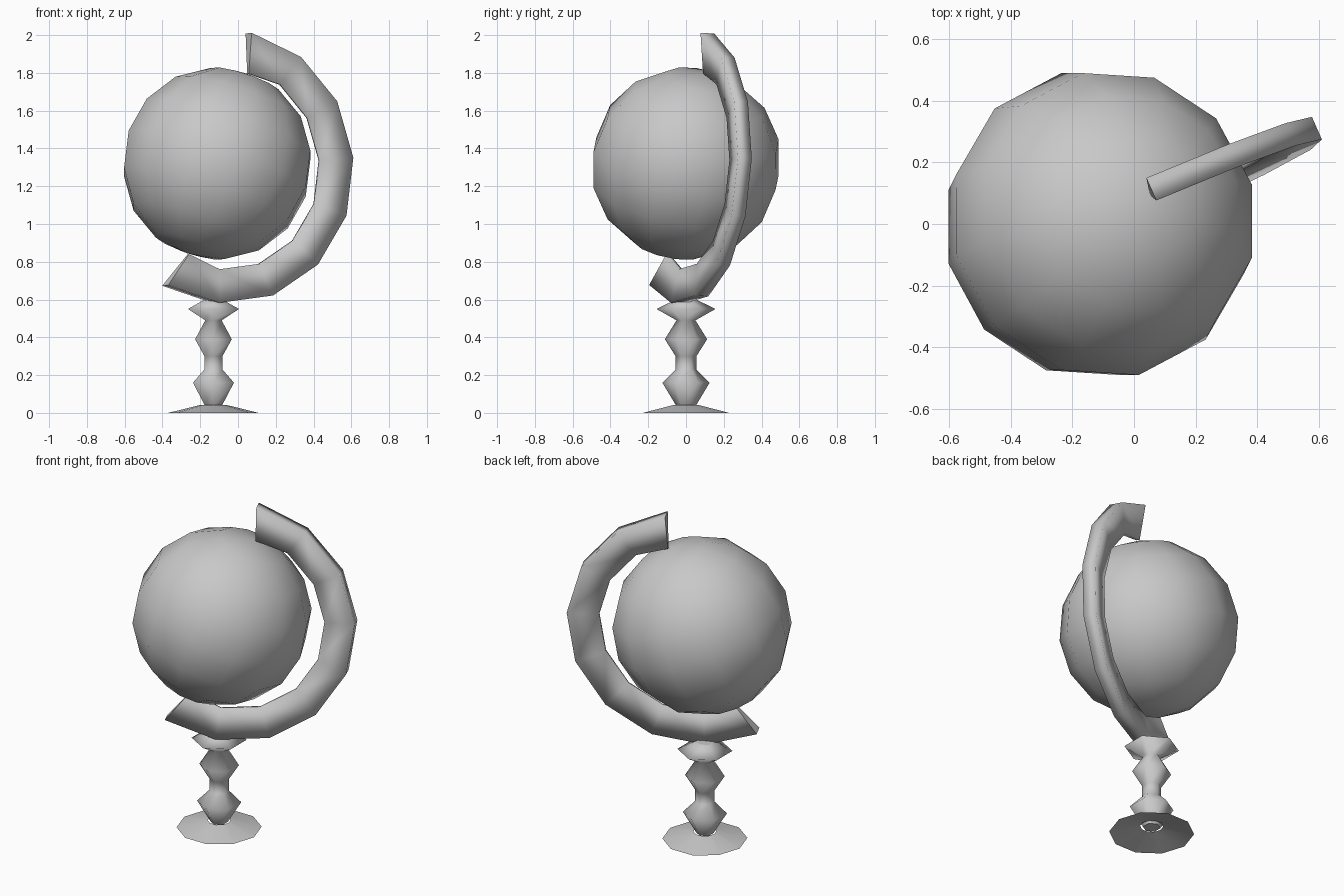
import bpy
import bmesh
from math import cos, sin, radians, tau
from mathutils import Matrix, Vector

if "Cube" in bpy.data.objects:
    bpy.data.objects.remove(bpy.data.objects["Cube"], do_unlink=True)

GREY = (0.58, 0.58, 0.58, 1)
mat = bpy.data.materials.new("plain grey")
mat.use_nodes = True
mat.diffuse_color = GREY
mat.node_tree.nodes["Principled BSDF"].inputs["Base Color"].default_value = GREY


def finish(name, bm, flat=()):
    """Turn a bmesh into a smooth shaded object, keeping some faces flat."""
    bmesh.ops.recalc_face_normals(bm, faces=bm.faces)
    for f in bm.faces:
        f.smooth = f not in flat
    for f in flat:
        for e in f.edges:
            e.smooth = False
    me = bpy.data.meshes.new(name)
    bm.to_mesh(me)
    bm.free()
    me.materials.append(mat)
    ob = bpy.data.objects.new(name, me)
    bpy.context.collection.objects.link(ob)
    return ob


def loft(bm, rings):
    """Skin successive closed rings of points; return the vertex rings."""
    rows = [[bm.verts.new(p) for p in ring] for ring in rings]
    for a, b in zip(rows, rows[1:]):
        n = len(a)
        for i in range(n):
            j = (i + 1) % n
            bm.faces.new((a[i], a[j], b[j], b[i]))
    return rows


def lathe_rings(profile, sides, phase, x):
    return [[Vector((x + r * cos(phase + tau * i / sides),
                     r * sin(phase + tau * i / sides), z))
             for i in range(sides)] for r, z in profile]


STAND_X = -0.13

# Flared foot, open underneath and around the spindle
bm = bmesh.new()
loft(bm, lathe_rings([(0.24, 0), (0.065, 0.043)], 10, 0, STAND_X))
finish("foot", bm)

# Hexagonal turned spindle
bm = bmesh.new()
spindle = [(0.05, 0.035), (0.125, 0.16), (0.055, 0.23), (0.055, 0.30),
           (0.112, 0.39), (0.05, 0.49), (0.156, 0.55), (0.05, 0.602)]
rows = loft(bm, lathe_rings(spindle, 6, radians(90), STAND_X))
caps = [bm.faces.new(rows[0]), bm.faces.new(rows[-1])]
finish("spindle", bm, caps)

# Tilted plane shared by the globe and its arm
centre = Vector((-0.11, 0, 1.32))
across = Vector((1, 0.44, 0)).normalized()
normal = Vector((-0.44, 1, -0.058)).normalized()
up = across.cross(normal)
tilt = radians(21)
axis = across * sin(tilt) + up * cos(tilt)

# Globe
bm = bmesh.new()
bmesh.ops.create_uvsphere(bm, u_segments=12, v_segments=8, radius=0.51)
frame = Matrix((normal.cross(axis), normal, axis)).transposed().to_4x4()
bm.transform(Matrix.Translation(centre) @ frame @ Matrix.Rotation(radians(20), 4, "Z"))
finish("globe", bm)

# Curved arm: wide outside, narrow inside
arm_centre = centre + across * 0.047 - up * 0.018
START, END, STEPS = 78, -120, 8


def arm_point(radius, degrees, side):
    a = radians(degrees)
    return arm_centre + (across * cos(a) + up * sin(a)) * radius + normal * side


sections = []
for i in range(STEPS + 1):
    angle = START + (END - START) * i / STEPS
    inset = {0: -4, STEPS: 4}.get(i, 0)
    inner = 0.515 if inset else 0.545
    sections.append([arm_point(0.725, angle, 0.04),
                     arm_point(0.725, angle, -0.04),
                     arm_point(inner, angle + inset, -0.01),
                     arm_point(inner, angle + inset, 0.01)])
bm = bmesh.new()
rows = loft(bm, sections)
caps = [bm.faces.new(rows[0]), bm.faces.new(rows[-1])]
finish("arm", bm, caps)
